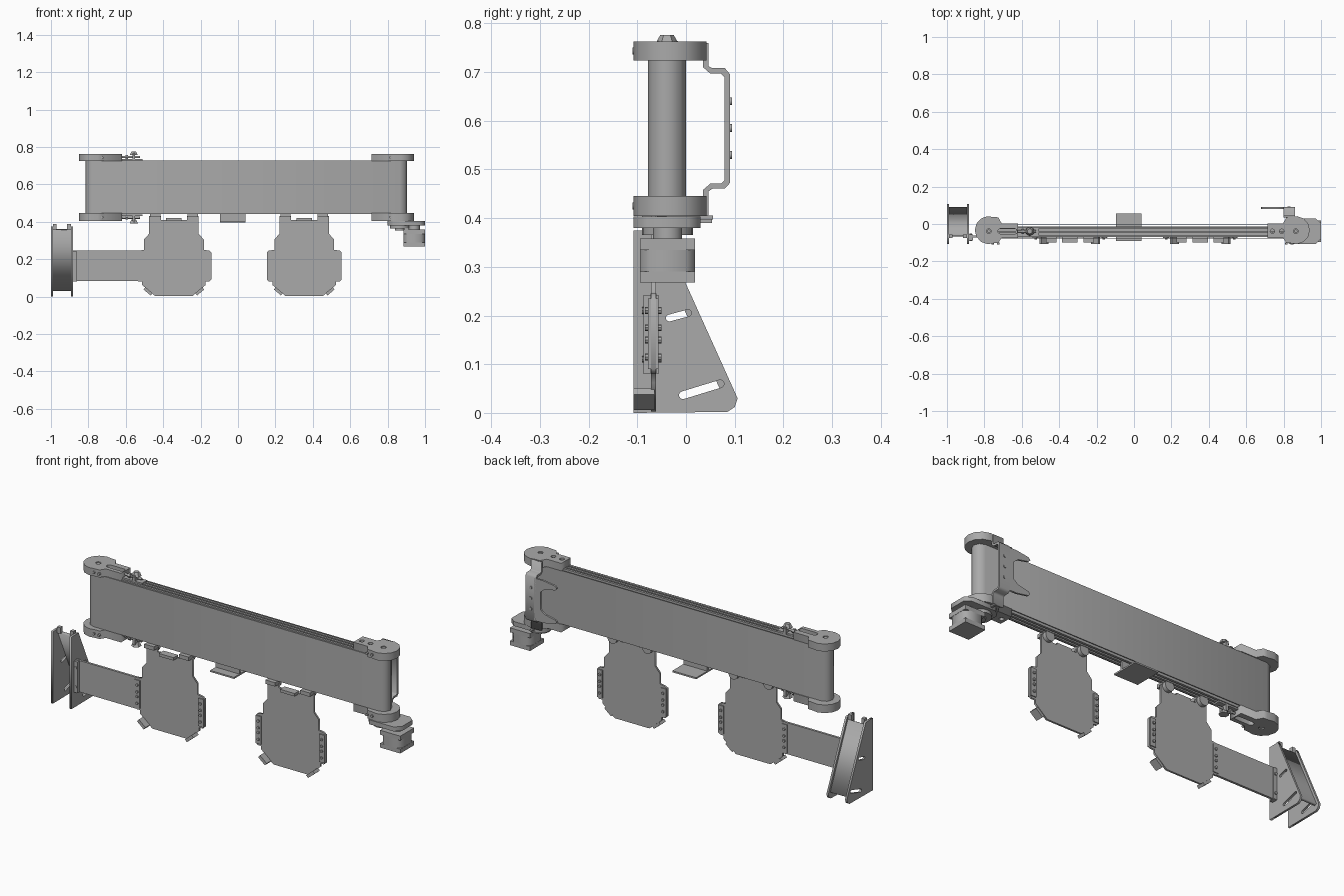
import bpy, bmesh, math
from mathutils import Matrix, Vector

if "Cube" in bpy.data.objects:
    bpy.data.objects.remove(bpy.data.objects["Cube"], do_unlink=True)

grey = bpy.data.materials.new("plain grey")
grey.use_nodes = True
grey.diffuse_color = (0.4, 0.4, 0.4, 1)
grey.node_tree.nodes["Principled BSDF"].inputs["Base Color"].default_value = (0.4, 0.4, 0.4, 1)

PLANES = {"xy": ("X", "Y", "Z"), "xz": ("X", "Z", "-Y"), "yz": ("Y", "Z", "X")}
AXES = {"X": Vector((1, 0, 0)), "Y": Vector((0, 1, 0)), "Z": Vector((0, 0, 1)), "-Y": Vector((0, -1, 0))}


def finish(name, mesh):
    obj = bpy.data.objects.new(name, mesh)
    bpy.context.scene.collection.objects.link(obj)
    mesh.materials.clear()
    mesh.materials.append(grey)
    return obj


def box(name, x, y, z, turn=0):
    """Box from (low, high) pairs, optionally turned about the y axis."""
    bm = bmesh.new()
    size = Matrix.Diagonal((x[1] - x[0], y[1] - y[0], z[1] - z[0], 1))
    mid = Matrix.Translation((sum(x) / 2, sum(y) / 2, sum(z) / 2))
    bmesh.ops.create_cube(bm, size=1, matrix=mid @ Matrix.Rotation(turn, 4, "Y") @ size)
    mesh = bpy.data.meshes.new(name)
    bm.to_mesh(mesh)
    bm.free()
    return finish(name, mesh)


def rod(name, centre, radius, length, axis="Z", sides=24, tip=None):
    bm = bmesh.new()
    turn = AXES["Z"].rotation_difference(AXES[axis]).to_matrix().to_4x4()
    bmesh.ops.create_cone(bm, cap_ends=True, segments=sides, radius1=radius,
                          radius2=radius if tip is None else tip, depth=length,
                          matrix=Matrix.Translation(centre) @ turn)
    mesh = bpy.data.meshes.new(name)
    bm.to_mesh(mesh)
    bm.free()
    obj = finish(name, mesh)
    for face in mesh.polygons:
        face.use_smooth = len(face.vertices) == 4 and sides > 8
    return obj


def prism(name, plane, outline, low, high, holes=()):
    """Flat outline with holes, extruded along the plane's normal."""
    curve = bpy.data.curves.new(name, "CURVE")
    curve.dimensions, curve.fill_mode = "2D", "BOTH"
    curve.extrude = (high - low) / 2
    for loop in (outline, *holes):
        spline = curve.splines.new("POLY")
        spline.points.add(len(loop) - 1)
        spline.use_cyclic_u = True
        for point, (u, v) in zip(spline.points, loop):
            point.co = (u, v, 0, 1)
    helper = bpy.data.objects.new("helper", curve)
    bpy.context.scene.collection.objects.link(helper)
    mesh = bpy.data.meshes.new_from_object(helper.evaluated_get(bpy.context.evaluated_depsgraph_get()))
    bpy.data.objects.remove(helper)
    mesh.name = name
    u, v, w = (AXES[a] for a in PLANES[plane])
    normal = Vector(map(abs, w))
    turn = Matrix((u, v, w)).transposed().to_4x4()
    mesh.transform(Matrix.Translation(normal * (low + high) / 2) @ turn)
    bm = bmesh.new()
    bm.from_mesh(mesh)
    bmesh.ops.remove_doubles(bm, verts=bm.verts, dist=1e-5)
    bmesh.ops.recalc_face_normals(bm, faces=bm.faces)
    bm.to_mesh(mesh)
    bm.free()
    return finish(name, mesh)


def arc(cx, cy, r, start, end, steps):
    angles = [math.radians(start + (end - start) * i / steps) for i in range(steps + 1)]
    return [(cx + r * math.cos(a), cy + r * math.sin(a)) for a in angles]


def slot(cx, cy, half, r, tilt=0):
    dx, dy = half * math.cos(math.radians(tilt)), half * math.sin(math.radians(tilt))
    return (arc(cx + dx, cy + dy, r, tilt - 90, tilt + 90, 6)
            + arc(cx - dx, cy - dy, r, tilt + 90, tilt + 270, 6))


# Conveyor belt, rollers and inner frame
LEFT, RIGHT, MID = -0.776, 0.865, -0.039
LOW, HIGH = 0.446, 0.724


def stadium(r):
    return arc(RIGHT, MID, r, -90, 90, 4) + arc(LEFT, MID, r, 90, 270, 4)


prism("belt", "xy", stadium(0.039), LOW, HIGH, [stadium(0.035)])
for x in (LEFT, RIGHT):
    rod("roller", (x, MID, (LOW + HIGH) / 2), 0.034, HIGH - LOW, sides=16)
box("frame_core", (-0.73, 0.82), (-0.064, -0.014), (0.455, 0.715))
for y in (-0.066, -0.045, -0.024):
    box("frame_rail", (-0.73, 0.82), (y - 0.004, y + 0.008), (0.442, 0.728))

# End caps: a faceted disc with a narrow tail holding a slot
for x, side, tail in ((LEFT, 1, 0.155), (RIGHT, -1, 0.15)):
    outline = arc(0, -0.033, 0.075, 67.5, 292.5, 8)
    outline += [(0.05, -0.102), (0.068, -0.074), (tail, -0.074), (tail, 0.004), (0.068, 0.004), (0.05, 0.036)]
    place = lambda pts: [(x + side * u, v) for u, v in pts]
    if side > 0:
        holes = [place(slot(0.1, MID, 0.038, 0.014))]
    else:
        holes = [place(arc(u, MID, 0.012, 0, 330, 11)) for u in (0.075, 0.125)]
    holes.append(place(arc(0, MID, 0.013, 0, 330, 11)))
    for low, high in ((0.404, LOW), (HIGH, 0.763)):
        prism("end_cap", "xy", place(outline), low, high, holes)
        rod("axle", (x, MID, (low + high) / 2), 0.009, high - low - 0.006)
        for u in (0.02, 0.05):
            rod("cap_screw", (x + side * u, -0.105, (low + high) / 2), 0.007, 0.01, "Y", 12)

# Belt tensioners, above and below
for z, out in ((0.746, 1), (0.422, -1)):
    box("tensioner_foot", (-0.63, -0.51), (-0.06, -0.018), sorted((z - out * 0.018, z - out * 0.01)))
    box("tensioner_block", (-0.565, -0.55), (-0.06, -0.016), (z - 0.018, z + 0.018))
    rod("tensioner_peak", (-0.557, MID, z + out * 0.02), 0.025, 0.02, sides=6, tip=0.014).scale.z = 1
    rod("tensioner_screw", (-0.575, MID, z), 0.006, 0.1, "X", 12)
    rod("tensioner_nut", (-0.595, MID, z), 0.012, 0.014, "X", 6)

# Rear guard bracket: bent strip with two tapered fingers
outer = [(0.046, 0.76), (0.046, 0.712), (0.055, 0.708), (0.08, 0.708), (0.09, 0.696),
         (0.09, 0.472), (0.08, 0.461), (0.055, 0.461), (0.046, 0.455), (0.046, 0.405)]
inner = [(0.035, 0.405), (0.035, 0.458), (0.05, 0.471), (0.072, 0.471), (0.079, 0.478),
         (0.079, 0.69), (0.072, 0.697), (0.05, 0.697), (0.035, 0.71), (0.035, 0.76)]
prism("guard_strip", "yz", outer + inner, 0.8, 0.86)
fingers = [(0.81, 0.694), (0.76, 0.694), (0.69, 0.684), (0.68, 0.672), (0.69, 0.662), (0.75, 0.65), (0.775, 0.63),
           (0.775, 0.54), (0.75, 0.52), (0.69, 0.508), (0.68, 0.498), (0.69, 0.486), (0.76, 0.474), (0.81, 0.474)]
prism("guard_fingers", "xz", fingers, 0.08, 0.09)
for z in (0.53, 0.585, 0.64):
    rod("guard_screw", (0.83, 0.091, z), 0.008, 0.006, "Y", 12)

# Drive: mount plates, pulley and motor
MX, MY = 0.942, -0.038
plate = [(0.8, -0.07), (0.83, -0.108), (0.97, -0.108), (1.0, -0.08), (1.0, 0.005), (0.97, 0.03), (0.83, 0.03), (0.8, 0)]
prism("drive_plate", "xy", plate, 0.38, 0.403)
rod("drive_pulley", (RIGHT, MY, 0.373), 0.052, 0.016)
rod("pulley_hub", (RIGHT, MY, 0.362), 0.025, 0.02)
rod("motor_shaft", (MX, MY, 0.37), 0.03, 0.03)
box("plate_stop", (0.85, 0.862), (0.02, 0.053), (0.39, 0.398))
for low, high in ((0.268, 0.29), (0.335, 0.358)):
    box("motor_end", (0.884, 1.0), (MY - 0.057, MY + 0.057), (low, high))
a, b = 0.057, 0.036
body = [(a, b), (b, a), (-b, a), (-a, b), (-a, -b), (-b, -a), (b, -a), (a, -b)]
prism("motor_body", "xy", [(MX + u, MY + v) for u, v in body], 0.288, 0.337)

# Two hanging plates with side strips, hooks and bent feet
half = [(0.07, 0.41), (0.07, 0.43), (0.133, 0.43), (0.133, 0.335), (0.16, 0.305), (0.16, 0.25),
        (0.19, 0.245), (0.2, 0.235), (0.2, 0.09), (0.19, 0.08), (0.17, 0.08), (0.17, 0.062), (0.1, 0.003)]
for cx in (-0.343, 0.354):
    outline = [(cx + u, v) for u, v in half] + [(cx - u, v) for u, v in reversed(half)]
    prism("hanging_plate", "xz", outline, -0.072, -0.062)
    box("plate_lip", (cx - 0.042, cx + 0.042), (-0.1, -0.062), (0.405, 0.42))
    for s in (-1, 1):
        box("hook_stem", (cx + s * 0.1 - 0.028, cx + s * 0.1 + 0.028), (-0.098, -0.06), (0.425, 0.445))
        rod("hook_ring", (cx + s * 0.1, -0.05, 0.425), 0.026, 0.02, "Y")
        strip = sorted((cx + s * 0.168, cx + s * 0.199))
        box("side_strip", strip, (-0.078, -0.057), (0.09, 0.235))
        for z in (0.115, 0.15, 0.175, 0.21):
            rod("strip_bolt", (cx + s * 0.182, -0.067, z), 0.007, 0.034, "Y", 8)
        mid = cx + s * 0.138
        box("bent_foot", (mid - 0.025, mid + 0.025), (-0.108, -0.065), (0.02, 0.036), -s * math.radians(40))

# Centre sensor tray
box("tray_floor", (-0.097, 0.04), (-0.09, 0.055), (0.397, 0.405))
box("tray_wall", (-0.097, 0.04), (-0.045, -0.035), (0.4, 0.45))

# Side arm joining the first plate to the stand
box("side_arm", (-0.885, -0.51), (-0.073, -0.061), (0.082, 0.245))
box("arm_flange", (-0.888, -0.862), (-0.087, -0.056), (0.08, 0.242))
for z in (0.11, 0.21):
    rod("arm_bolt", (-0.872, -0.07, z), 0.007, 0.04, "Y", 8)

# Stand: two slotted wedge plates with a sloping web
wedge = [(-0.108, 0), (0.085, 0.002), (0.1, 0.012), (0.106, 0.03), (0, 0.265), (-0.05, 0.375), (-0.108, 0.375)]
slots = [slot(-0.015, 0.2, 0.02, 0.007, 15), slot(0.032, 0.048, 0.04, 0.008, 17)]
for low in (-1.0, -0.893):
    prism("stand_plate", "yz", wedge, low, low + 0.011, slots)
    box("stand_hook", (low + 0.011 if low < -0.95 else low - 0.02, low + 0.03 if low < -0.95 else low),
        (-0.075, -0.055), (0.355, 0.387))
web = [(0.078, 0.03), (0.09, 0.036), (-0.055, 0.36), (-0.067, 0.354)]
prism("stand_web", "yz", web, -0.99, -0.892)
